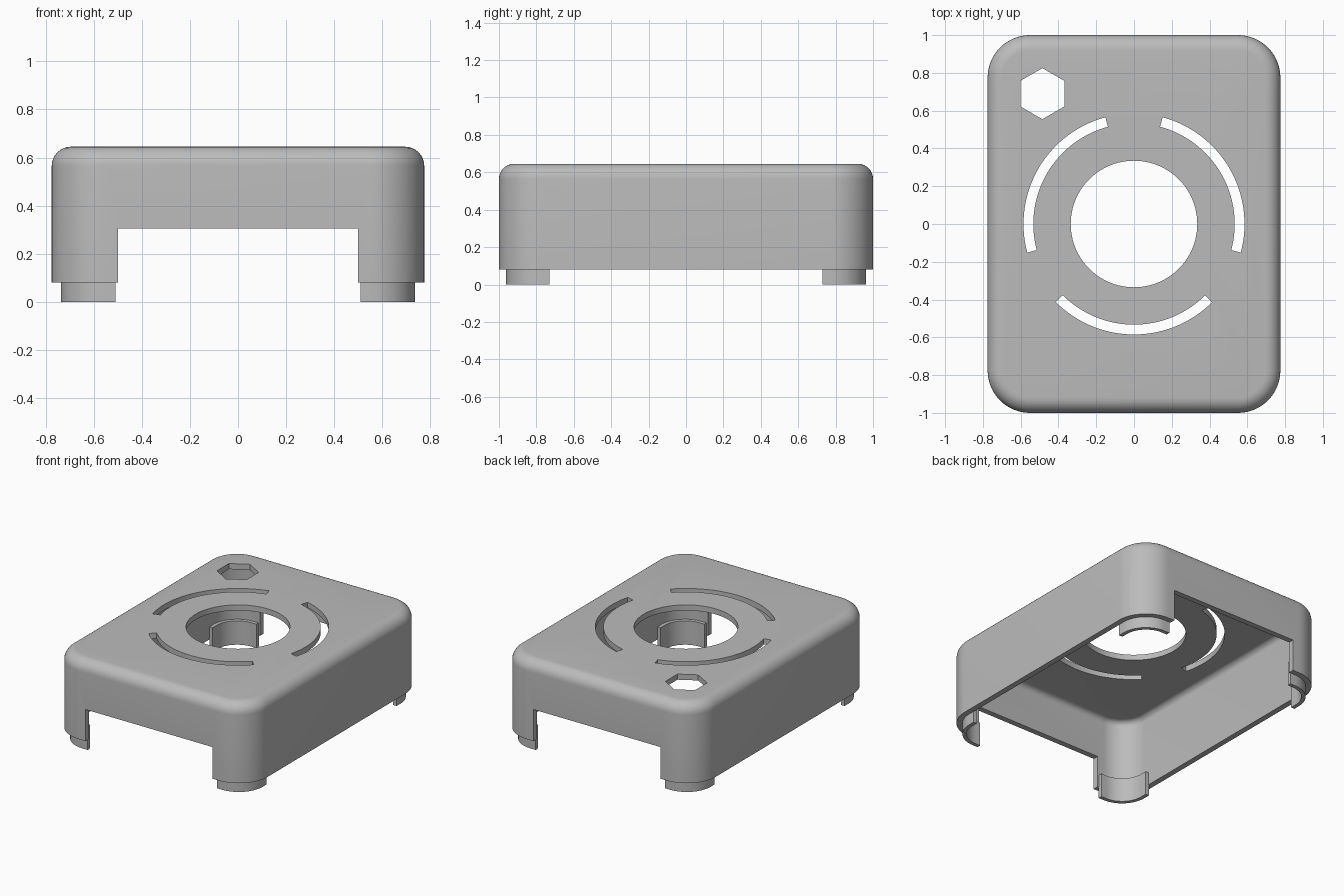
import bpy, bmesh
from math import sin, cos, pi, radians

cube = bpy.data.objects.get("Cube")
if cube:
    bpy.data.objects.remove(cube)

HX, HY, TOP, RIM = 0.775, 1.0, 0.645, 0.08   # half sizes, top and lower edge heights
CORNER, FILLET, WALL = 0.225, 0.08, 0.04

grey = bpy.data.materials.new("matte grey")
grey.use_nodes = True
colour = (0.5, 0.5, 0.5, 1)
grey.diffuse_color = colour
grey.node_tree.nodes["Principled BSDF"].inputs["Base Color"].default_value = colour


def arc(cx, cy, r, a0, a1, n):
    """Points along an arc, angles in degrees."""
    steps = [radians(a0 + (a1 - a0) * i / n) for i in range(n + 1)]
    return [(cx + r * cos(a), cy + r * sin(a)) for a in steps]


def rounded_rect(inset):
    pts = []
    for k, (sx, sy) in enumerate([(1, 1), (-1, 1), (-1, -1), (1, -1)]):
        pts += arc(sx * (HX - CORNER), sy * (HY - CORNER), CORNER - inset,
                   90 * k, 90 * k + 90, 16)
    return pts


def loft(name, rings):
    """Solid from a stack of (points, z) rings with both ends capped."""
    bm = bmesh.new()
    loops = [[bm.verts.new((x, y, z)) for x, y in pts] for pts, z in rings]
    for a, b in zip(loops, loops[1:]):
        for i in range(len(a)):
            j = (i + 1) % len(a)
            bm.faces.new((a[i], a[j], b[j], b[i]))
    bm.faces.new(loops[0][::-1])
    bm.faces.new(loops[-1])
    bmesh.ops.recalc_face_normals(bm, faces=bm.faces)
    mesh = bpy.data.meshes.new(name)
    bm.to_mesh(mesh)
    bm.free()
    mesh.materials.append(grey)
    obj = bpy.data.objects.new(name, mesh)
    bpy.context.collection.objects.link(obj)
    return obj


def prism(name, pts, z0, z1):
    return loft(name, [(pts, z0), (pts, z1)])


def activate(obj):
    bpy.ops.object.select_all(action='DESELECT')
    obj.select_set(True)
    bpy.context.view_layer.objects.active = obj


def cut(obj, cutter):
    activate(obj)
    mod = obj.modifiers.new("cut", 'BOOLEAN')
    mod.operation, mod.solver, mod.object = 'DIFFERENCE', 'EXACT', cutter
    bpy.ops.object.modifier_apply(modifier=mod.name)
    bpy.data.objects.remove(cutter)


def side_rings(inset, top, r):
    """Wall rings from the lower edge up over the rounded shoulder."""
    rings = [(rounded_rect(inset), RIM)]
    for i in range(9):
        a = pi / 2 * i / 8
        rings.append((rounded_rect(inset + r * (1 - cos(a))), top - r + r * sin(a)))
    return rings


# Hollow cover, open underneath
inner = side_rings(WALL, TOP - WALL, FILLET - WALL)
outer = side_rings(0, TOP, FILLET)
cover = loft("cover", inner[::-1] + outer)

# Wide openings in front and back walls
cut(cover, prism("end_opening_cutter", [(-0.5, -1.2), (0.5, -1.2), (0.5, 1.2), (-0.5, 1.2)],
                 -0.1, 0.305))
# Round centre hole and hexagonal hole in the top
cut(cover, prism("round_hole_cutter", arc(0, 0, 0.335, 0, 360, 96)[:-1], 0.5, 0.8))
cut(cover, prism("hex_hole_cutter", arc(-0.485, 0.69, 0.135, 30, 390, 6)[:-1], 0.5, 0.8))
# Three curved slots around the centre hole
for mid in (30, 150, 270):
    slot = arc(0, 0, 0.585, mid - 45, mid + 45, 32) + arc(0, 0, 0.533, mid + 45, mid - 45, 32)
    cut(cover, prism("slot_cutter", slot, 0.5, 0.8))


# Locating tabs inside the four corners
def corner_line(inset):
    curve = arc(HX - CORNER, HY - CORNER, CORNER - inset, 0, 90, 16)
    return [(HX - inset, 0.73)] + curve + [(0.51, HY - inset)]


tabs = prism("corner_tabs", corner_line(WALL - 0.002) + corner_line(WALL + 0.025)[::-1], 0, 0.17)
activate(tabs)
mirror = tabs.modifiers.new("mirror", 'MIRROR')
mirror.use_axis = (True, True, False)
bpy.ops.object.modifier_apply(modifier=mirror.name)

for obj in (cover, tabs):
    activate(obj)
    bpy.ops.object.shade_smooth_by_angle(angle=radians(30))
